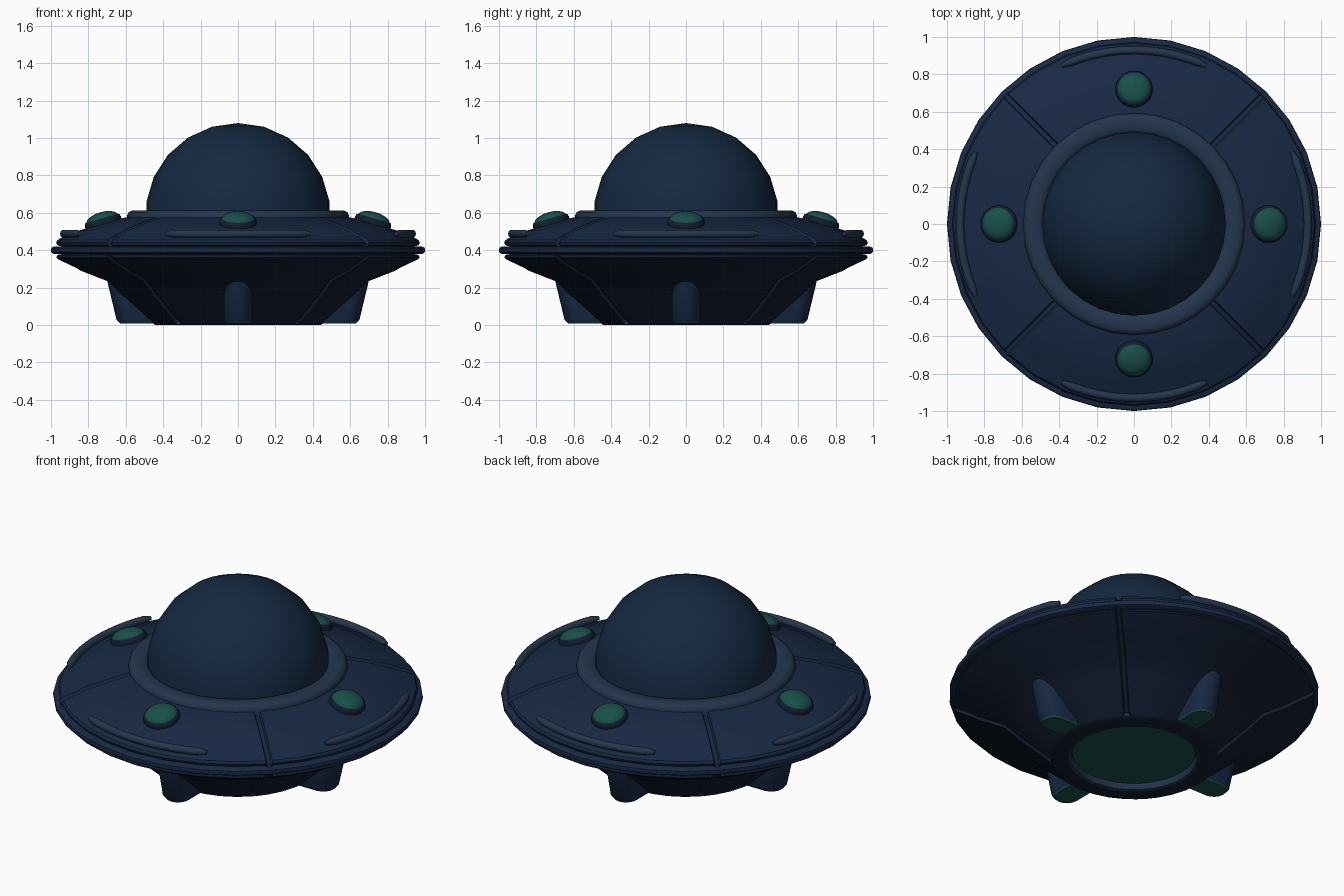
import bpy, bmesh, math
from mathutils import Matrix, Vector

if "Cube" in bpy.data.objects:
    bpy.data.objects.remove(bpy.data.objects["Cube"])

def material(name, rgb):
    m = bpy.data.materials.new(name)
    m.diffuse_color = (*rgb, 1)
    m.use_nodes = True
    m.node_tree.nodes["Principled BSDF"].inputs["Base Color"].default_value = m.diffuse_color
    return m

HULL = material("hull_navy", (0.009, 0.022, 0.058))
TRIM = material("trim_blue", (0.018, 0.036, 0.075))
DARK = material("dark_navy", (0.006, 0.012, 0.030))
GLASS = material("dome_glass", (0.007, 0.022, 0.052))
GLOW = material("green_glow", (0.010, 0.080, 0.070))
SEG = 32

def finish(name, bm, mat, angle=35):
    bmesh.ops.remove_doubles(bm, verts=bm.verts, dist=1e-5)
    bmesh.ops.recalc_face_normals(bm, faces=bm.faces)
    me = bpy.data.meshes.new(name)
    bm.to_mesh(me)
    bm.free()
    ob = bpy.data.objects.new(name, me)
    bpy.context.collection.objects.link(ob)
    me.materials.append(mat)
    bpy.ops.object.select_all(action='DESELECT')
    ob.select_set(True)
    bpy.context.view_layer.objects.active = ob
    bpy.ops.object.shade_smooth_by_angle(angle=math.radians(angle))
    return ob

def skin(bm, cols, closed_profile=False):
    """Quads between neighbouring columns of points, wrapping round."""
    vs = [[bm.verts.new(p) for p in c] for c in cols]
    n = len(vs[0])
    for a, b in zip(vs, vs[1:] + vs[:1]):
        for i in range(n if closed_profile else n - 1):
            j = (i + 1) % n
            bm.faces.new((a[i], b[i], b[j], a[j]))
    return vs

def lathe(name, profile, mat, closed=False, seg=SEG, angle=35):
    bm = bmesh.new()
    skin(bm, [[(r * math.cos(t), r * math.sin(t), z) for r, z in profile]
              for t in (2 * math.pi * k / seg for k in range(seg))], closed)
    return finish(name, bm, mat, angle)

def grooved_shell(name, profile, mat, sink):
    """Lathe with a sunken seam on each diagonal; sink is the seam's z shift."""
    bm = bmesh.new()
    cols = []
    for k in range(SEG):
        t = 2 * math.pi * k / SEG
        ca, sa = math.cos(t), math.sin(t)
        steps = [(-.018, 0), (-.010, sink), (.010, sink), (.018, 0)] if k % 8 == 4 else [(0, 0)]
        for off, dz in steps:
            cols.append([(r * ca - off * sa, r * sa + off * ca, z + dz) for r, z in profile])
    skin(bm, cols)
    return finish(name, bm, mat, 30)

# saucer shells, with stepped panel edge
grooved_shell("upper_hull", [(.50, .585), (.60, .575), (.70, .55), (.85, .505), (.865, .495),
                             (.94, .468), (.965, .455), (.972, .44), (.965, .425), (.93, .42)], HULL, -.022)
grooved_shell("lower_hull", [(.93, .38), (.965, .375), (.972, .36), (.96, .35), (.86, .303),
                             (.845, .292), (.70, .235), (.62, .155), (.45, .005)], DARK, .022)

# rim band and its inner core
lathe("rim_band", [(.93, .42), (.985, .42), (.998, .412), (1, .40), (.998, .388), (.985, .38), (.93, .38)], HULL)
lathe("rim_core", [(.90, .44), (.945, .44), (.945, .36), (.90, .36)], DARK, True)

# dome and collar
lathe("dome", [(.495 * math.sin(k * math.pi / 11), .588 + .492 * math.cos(k * math.pi / 11))
               for k in range(7)], GLASS)
lathe("dome_collar", [(.48, .56), (.49, .60), (.505, .613), (.565, .613), (.585, .603), (.593, .585), (.593, .55)],
      TRIM, angle=50)

# belly plate with recessed glowing disc
lathe("belly_plate", [(.45, .005), (.44, 0), (.355, 0)], DARK)
lathe("belly_ring", [(.355, 0), (.343, .003), (.335, .015), (.33, .045)], TRIM)
lathe("belly_light", [(.335, .035), (0, .035)], GLOW)

def stadium(outer, inner, w, z, n=8):
    """U-shaped outline with a round outer end."""
    arc = [(outer - w + w * math.cos(a), w * math.sin(a), z)
           for a in (-math.pi / 2 + math.pi * i / n for i in range(n + 1))]
    return [(inner, -w, z)] + arc + [(inner, w, z)]

def loft(name, loops, mat, spin):
    bm = bmesh.new()
    vs = skin(bm, list(zip(*loops)))
    bm.faces.new([c[0] for c in vs])
    bm.faces.new([c[-1] for c in vs])
    bm.transform(spin)
    return finish(name, bm, mat, 40)

for i, side in enumerate(("right", "back", "left", "front")):
    spin = Matrix.Rotation(i * math.pi / 2, 4, 'Z')

    # landing leg and green foot pad
    loft(side + "_leg", [stadium(.71, .42, .08, .28), stadium(.65, .42, .08, .03),
                         stadium(.64, .42, .074, .018)], HULL, spin)
    loft(side + "_foot_pad", [stadium(.64, .42, .074, .018), stadium(.63, .42, .066, .008)], GLOW, spin)

    # tilted signal light: socket and green cap
    place = spin @ Matrix.Translation((.72, 0, .545)) @ Matrix.Rotation(math.radians(16), 4, 'Y')
    base = lathe(side + "_light_socket", [(.10, -.03), (.10, .012), (.094, .024), (.082, .028), (.07, .02)],
                 DARK, seg=20, angle=50)
    cap = lathe(side + "_light_cap", [(.09 * math.cos(a), .018 + .042 * math.sin(a))
                                      for a in (math.pi / 2 * k / 5 for k in range(6))], GLOW, seg=20, angle=60)
    for ob in (base, cap):
        ob.data.transform(place)

    # raised curved rail near the rim, tapered to round ends
    bm = bmesh.new()
    rings, half, tube = [], math.radians(24.5), .022
    for k in range(17):
        u = -1 + k / 8
        t = u * half
        s = tube * (.5 if abs(u) == 1 else 1)
        rings.append([((.93 + s * math.cos(a)) * math.cos(t), (.93 + s * math.cos(a)) * math.sin(t),
                       .488 + s * math.sin(a)) for a in (2 * math.pi * j / 10 for j in range(10))])
    vs = skin(bm, list(zip(*rings)))
    bm.faces.new([c[0] for c in vs])
    bm.faces.new([c[-1] for c in vs])
    bm.transform(spin)
    finish(side + "_rail", bm, TRIM, 60)
